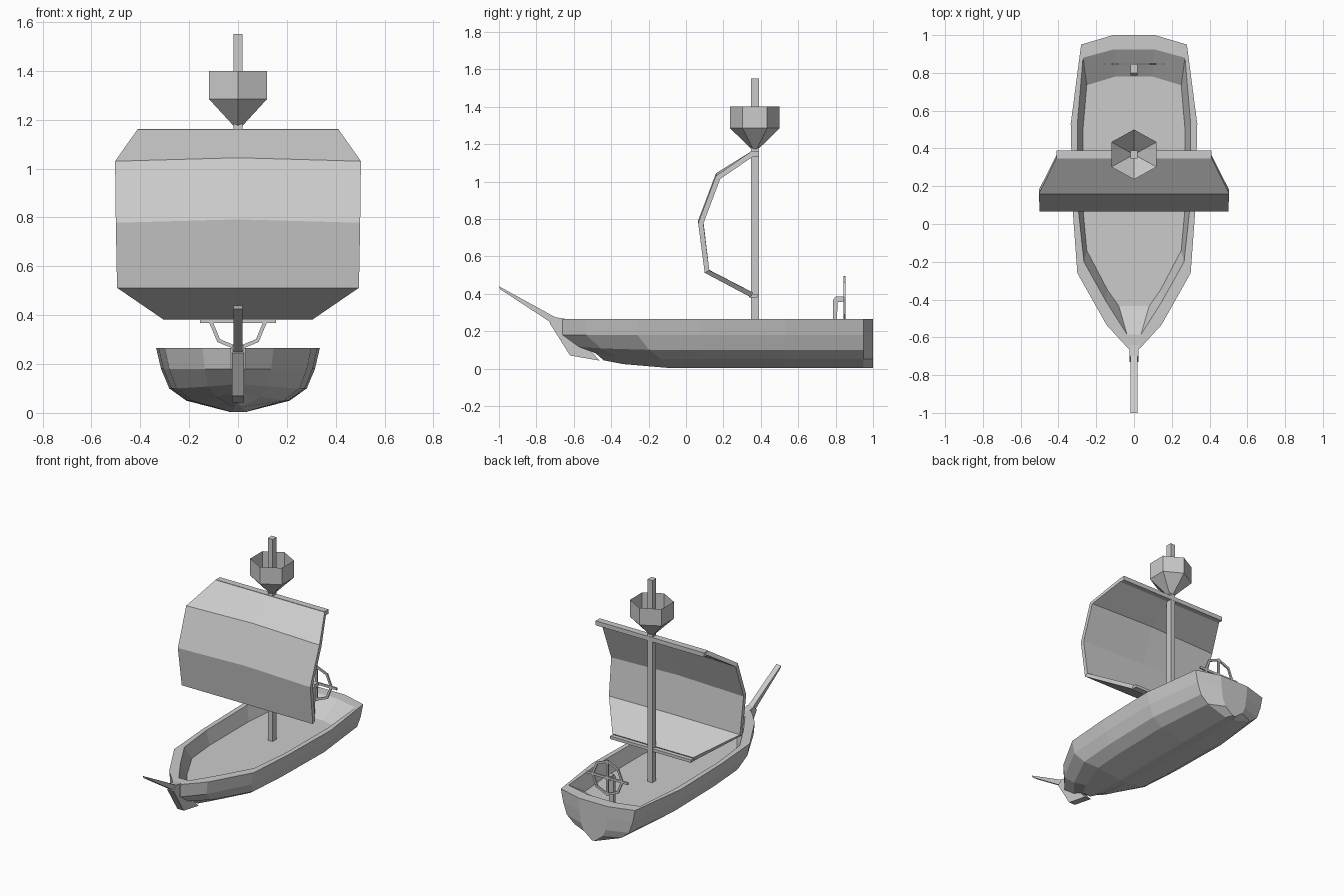
import bpy, bmesh, math
from mathutils import Vector

cube = bpy.data.objects.get("Cube")
if cube:
    bpy.data.objects.remove(cube)

grey = bpy.data.materials.new("plain grey")
grey.use_nodes = True
grey.diffuse_color = (0.6, 0.6, 0.6, 1)
grey.node_tree.nodes["Principled BSDF"].inputs["Base Color"].default_value = (0.6, 0.6, 0.6, 1)


def finish(name, bm):
    bmesh.ops.recalc_face_normals(bm, faces=bm.faces)
    mesh = bpy.data.meshes.new(name)
    bm.to_mesh(mesh)
    bm.free()
    mesh.materials.append(grey)
    obj = bpy.data.objects.new(name, mesh)
    bpy.context.collection.objects.link(obj)
    return obj


def box(name, centre, size):
    bm = bmesh.new()
    bmesh.ops.create_cube(bm, size=1)
    bmesh.ops.scale(bm, vec=size, verts=bm.verts)
    bmesh.ops.translate(bm, vec=centre, verts=bm.verts)
    return finish(name, bm)


def side_plate(name, profile, half):
    """Extrude a (y, z) profile across x."""
    bm = bmesh.new()
    left, right = ([bm.verts.new((s * half, y, z)) for y, z in profile] for s in (1, -1))
    bm.faces.new(left)
    bm.faces.new(right)
    for i in range(len(profile)):
        bm.faces.new((left[i - 1], left[i], right[i], right[i - 1]))
    return finish(name, bm)


# Hull: stations from stern to bow, each with deck, inner rim and outer rim
DECK_Z, RIM_Z = 0.17, 0.265
STATIONS = [  # deck, inner rim, outer rim, rake, lift
    ((.10, .78), (.106, .925), (.11, 1.0), 0, 0),
    ((.25, .735), (.27, .88), (.28, .95), 0, 0),
    ((.27, .50), (.30, .53), (.335, .53), 0, 0),
    ((.27, .08), (.295, .08), (.325, .08), 0, 0),
    ((.25, -.14), (.265, -.20), (.30, -.26), .16, 0),
    ((.14, -.35), (.148, -.41), (.145, -.535), .20, .02),
    ((.08, -.435), (.037, -.585), (.03, -.66), .22, .04),
]
LEVELS = [(1, RIM_Z, 0), (.94, .18, 0), (.84, .10, .4), (.63, .05, .8), (.1, .004, 1)]


def station_points(deck, inner, outer, rake, lift):
    points = [(*deck, DECK_Z), (*inner, RIM_Z)]
    for width, z, t in LEVELS:
        points.append((outer[0] * width, outer[1] + rake * t, z + lift * t))
    return points


bm = bmesh.new()
rings = []
for station in STATIONS:
    pts = station_points(*station)
    rings.append([bm.verts.new(p) for p in pts] +
                 [bm.verts.new((-x, y, z)) for x, y, z in reversed(pts)])
n = len(rings[0])
for a, b in zip(rings, rings[1:]):
    for j in range(n):
        bm.faces.new((a[j - 1], a[j], b[j], b[j - 1]))
for ring in (rings[0], rings[-1]):
    for j in range(n // 2 - 1):
        bm.faces.new((ring[j], ring[j + 1], ring[n - 2 - j], ring[n - 1 - j]))
finish("hull", bm)

# Stem and bowsprit
side_plate("stem", [(-.64, .265), (-.70, .275), (-.73, .245), (-.62, .07), (-.46, .042), (-.60, .19)], .024)
side_plate("bowsprit", [(-1, .44), (-.995, .425), (-.72, .245), (-.64, .22), (-.64, .262), (-.70, .275)], .018)

# Mast, yard and boom
MAST_Y = 0.368
box("mast", (0, MAST_Y, .86), (.036, .042, 1.38))
box("yard", (0, MAST_Y, 1.147), (.82, .044, .03))
box("boom", (0, .36, .39), (.61, .045, .02))

# Sail: bellied sheet with thickness
SAIL = [(.41, .35, 1.162), (.503, .16, 1.03), (.5, .065, .778), (.495, .10, .512), (.305, .345, .382)]
bm = bmesh.new()
rows = []
for i, (half, y, z) in enumerate(SAIL):
    rise = .014 if i in (1, 2) else 0
    rows.append([bm.verts.new((x, y, z + (rise if x == 0 else 0))) for x in (-half, 0, half)])
for a, b in zip(rows, rows[1:]):
    for j in range(2):
        bm.faces.new((a[j], a[j + 1], b[j + 1], b[j]))
sail = finish("sail", bm)
if sail.data.polygons[2].normal.y > 0:
    sail.data.flip_normals()
solid = sail.modifiers.new("thickness", "SOLIDIFY")
solid.thickness = .028
solid.offset = -1

# Lookout basket: open six-sided funnel
bm = bmesh.new()
tip = bm.verts.new((0, MAST_Y, 1.155))
loops = []
for z in (1.285, 1.4):
    loops.append([bm.verts.new((.138 * math.sin(k * math.pi / 3),
                                MAST_Y + .132 * math.cos(k * math.pi / 3), z)) for k in range(6)])
for k in range(6):
    bm.faces.new((tip, loops[0][k - 1], loops[0][k]))
    bm.faces.new((loops[0][k - 1], loops[0][k], loops[1][k], loops[1][k - 1]))
finish("lookout_basket", bm)

# Steering wheel: eight-sided ring, crossed spokes and a bent post
WHEEL = Vector((0, .847, .375))
bm = bmesh.new()
corners = []
for k in range(8):
    d = Vector((math.cos(k * math.pi / 4), 0, math.sin(k * math.pi / 4)))
    corners.append([bm.verts.new(WHEEL + d * r + Vector((0, y, 0)))
                    for r, y in ((.12, -.005), (.12, .005), (.104, .005), (.104, -.005))])
for k in range(8):
    for j in range(4):
        a, b = corners[k - 1], corners[k]
        bm.faces.new((a[j - 1], a[j], b[j], b[j - 1]))
finish("wheel_ring", bm)
box("wheel_spoke_across", WHEEL, (.31, .01, .016))
box("wheel_spoke_upright", WHEEL, (.016, .01, .24))
side_plate("wheel_post", [(.785, DECK_Z), (.785, .365), (.80, .385), (.845, .385),
                          (.845, .358), (.81, .355), (.805, DECK_Z)], .018)
